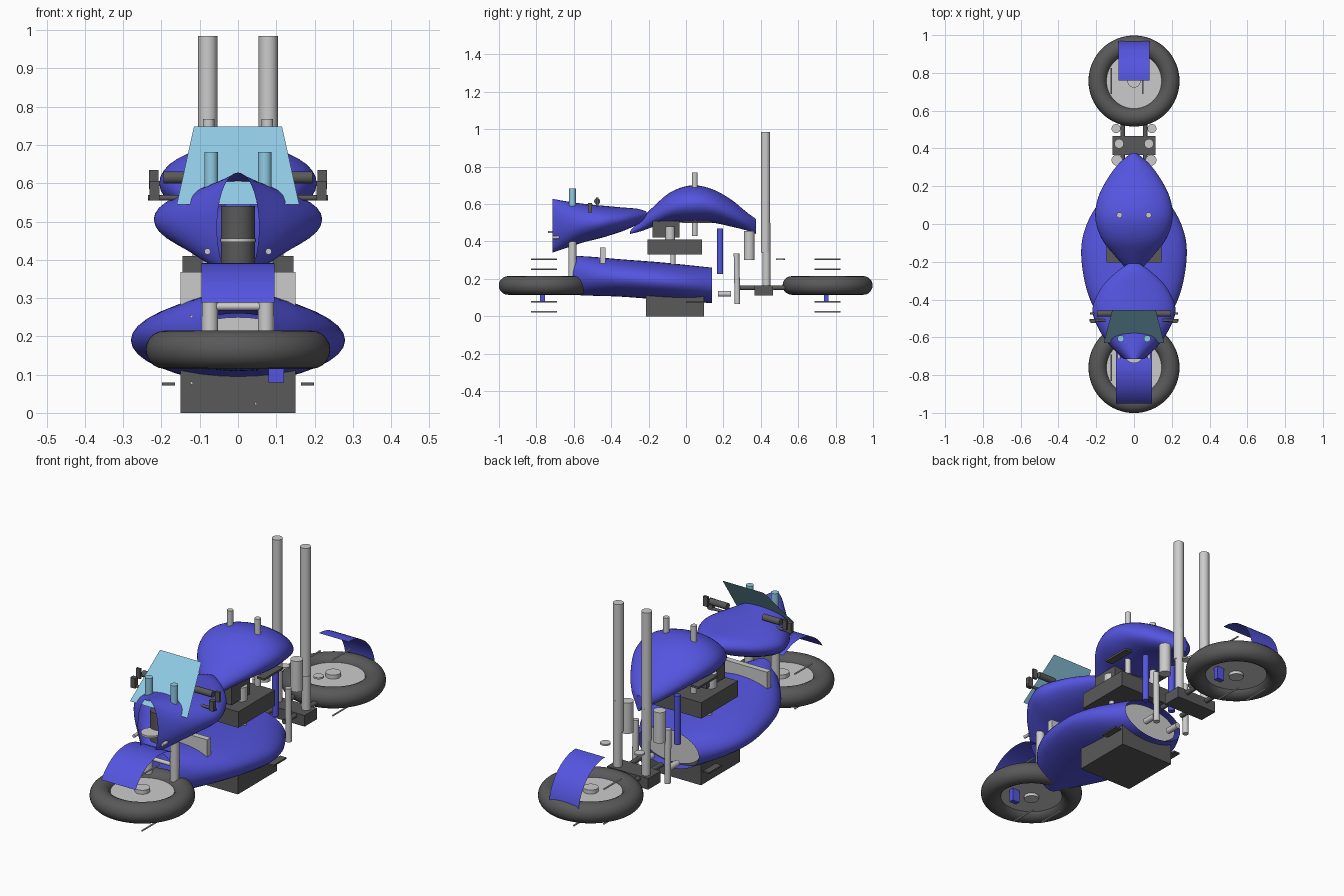
import bpy, bmesh, math
from mathutils import Vector

if "Cube" in bpy.data.objects:
    bpy.data.objects.remove(bpy.data.objects["Cube"])


def material(name, rgb):
    m = bpy.data.materials.new(name)
    m.diffuse_color = (*rgb, 1)
    m.use_nodes = True
    m.node_tree.nodes["Principled BSDF"].inputs["Base Color"].default_value = m.diffuse_color
    return m


BLUE = material("blue_paint", (0.09, 0.09, 0.75))
GLASS = material("tinted_glass", (0.28, 0.6, 0.78))
DARK = material("dark_grey", (0.1, 0.1, 0.1))
LIGHT = material("light_grey", (0.55, 0.55, 0.55))


def finish(name, mat, smooth=True):
    o = bpy.context.object
    o.name = name
    if mat:
        o.data.materials.append(mat)
    if smooth:
        bpy.ops.object.shade_smooth_by_angle(angle=math.radians(40))
    return o


def box(name, x, y, z, mat=None):
    bpy.ops.mesh.primitive_cube_add(size=1, location=((x[0]+x[1])/2, (y[0]+y[1])/2, (z[0]+z[1])/2))
    o = finish(name, mat, False)
    o.scale = (x[1]-x[0], y[1]-y[0], z[1]-z[0])
    return o


def rod(name, a, b, r, mat=None, n=24):
    a, b = Vector(a), Vector(b)
    d = b - a
    bpy.ops.mesh.primitive_cylinder_add(vertices=n, radius=r, depth=d.length, location=(a+b)/2,
                                        rotation=d.to_track_quat('Z', 'Y').to_euler())
    return finish(name, mat)


def pair(name, a, b, r, mat=None):
    for side, s in (("right", 1), ("left", -1)):
        rod(f"{name}_{side}", (a[0]*s, a[1], a[2]), (b[0]*s, b[1], b[2]), r, mat)


def mesh(name, verts, faces, mat):
    me = bpy.data.meshes.new(name)
    me.from_pydata(verts, [], faces)
    o = bpy.data.objects.new(name, me)
    bpy.context.collection.objects.link(o)
    bpy.ops.object.select_all(action='DESELECT')
    o.select_set(True)
    bpy.context.view_layer.objects.active = o
    return finish(name, mat)


def spline(pts, steps=5):
    """Smooth curve through the given section rows"""
    p = [pts[0]] + pts + [pts[-1]]
    out = []
    for i in range(1, len(p)-2):
        for k in range(steps):
            t = k/steps
            out.append([0.5*(2*b+(c-a)*t+(2*a-5*b+4*c-d)*t*t+(3*b-a-3*c+d)*t**3)
                        for a, b, c, d in zip(p[i-1], p[i], p[i+1], p[i+2])])
    return out + [pts[-1]]


def loft(name, sections, mat, n=36, close=(False, False)):
    """Elliptic shell, rows of (y, half width, bottom z, top z)"""
    rows = spline(sections)
    verts = []
    for y, w, z0, z1 in rows:
        for k in range(n):
            a = 2*math.pi*k/n
            verts.append((max(w, .002)*math.cos(a), y, (z0+z1)/2 + (z1-z0)/2*math.sin(a)))
    faces = [(i*n+k, i*n+(k+1) % n, (i+1)*n+(k+1) % n, (i+1)*n+k)
             for i in range(len(rows)-1) for k in range(n)]
    if close[0]:
        faces.append(tuple(reversed(range(n))))
    if close[1]:
        faces.append(tuple((len(rows)-1)*n+k for k in range(n)))
    return mesh(name, verts, faces, mat)


def fender(name, cy, r, w, a0, a1, n=16):
    verts, faces = [], []
    for i in range(n+1):
        a = math.radians(a0+(a1-a0)*i/n)
        for x in (-w, w):
            verts.append((x, cy+r*math.cos(a), .165+r*math.sin(a)))
    for i in range(n):
        faces.append((2*i, 2*i+1, 2*i+3, 2*i+2))
    mesh(name, verts, faces, BLUE)


# Wheels lying flat, with rim, hub, loose spokes and caliper
for end, cy in (("front", -.76), ("rear", .757)):
    bpy.ops.mesh.primitive_torus_add(location=(0, cy, .165), major_radius=.191, minor_radius=.05,
                                     major_segments=64, minor_segments=20)
    finish(end + "_tyre", DARK)
    rod(end + "_rim", (0, cy, .145), (0, cy, .185), .15, LIGHT, 48)
    rod(end + "_hub", (0, cy, .13), (0, cy, .205), .035, LIGHT)
    for i in range(5):
        a = math.radians(72*i)
        x, z = .15*math.cos(a), .165+.148*math.sin(a)
        rod(f"{end}_spoke_{i}", (x, cy-.07, z), (x, cy+.07, z), .004, None, 8)
    box(end + "_caliper", (.08, .12), (cy-.02, cy+.005), (.08, .15), BLUE)
fender("front_fender", -.76, .227, .095, 147, 58)
fender("rear_fender", .76, .212, .082, 8, 90)

# Painted shells
loft("belly_fairing", [(-.62, .08, .115, .325), (-.5, .18, .11, .318), (-.35, .25, .105, .305),
                       (-.15, .28, .09, .29), (0, .25, .08, .275), (.14, .17, .07, .26)], BLUE)
loft("nose_fairing", [(-.715, .055, .34, .628), (-.64, .13, .365, .615), (-.55, .19, .395, .602),
                      (-.45, .22, .42, .592), (-.34, .175, .455, .582), (-.26, .1, .49, .575),
                      (-.21, .03, .52, .56)], BLUE, close=(False, True))
loft("fuel_tank", [(-.3, .01, .44, .455), (-.24, .04, .455, .52), (-.17, .1, .48, .59), (-.08, .17, .5, .665),
                   (.03, .205, .5, .7), (.14, .19, .5, .68), (.24, .14, .48, .625), (.32, .08, .46, .56),
                   (.375, .015, .44, .52)], BLUE, close=(True, True))

# Windscreen
mesh("windscreen", [(-.16, -.63, .545), (.16, -.63, .545), (.115, -.455, .748), (-.115, -.455, .748)],
     [(0, 1, 2, 3)], GLASS)

# Engine and inner parts
box("engine_block", (-.15, .15), (-.215, .095), (0, .15), DARK)
loft("engine_core", [(-.1, .17, .1, .25), (.11, .16, .085, .25)], None, close=(True, True))
box("upper_engine", (-.145, .145), (-.205, .085), (.33, .41), DARK)
box("air_box", (-.09, .09), (-.18, -.035), (.42, .51), DARK)
box("radiator", (-.15, .15), (-.46, -.43), (.27, .368), LIGHT)
pair("engine_stack", (.08, -.085, .41), (.08, -.085, .48), .027)
pair("engine_mount", (.08, -.07, .25), (.08, -.07, .34), .013, LIGHT)
for s in (-1, 1):
    box("seat_rail", (s*.14-.02, s*.14+.02), (-.02, .13), (.5, .51), DARK)
    box("foot_peg", (s*.182-.017, s*.182+.017), (0, .1), (.071, .079), DARK)
pair("tank_post", (.077, .047, .43), (.077, .047, .768), .015)

# Front fork, headlight and fairing posts
pair("front_fork_leg", (.073, -.607, .2), (.073, -.607, .405), .021, LIGHT)
rod("fork_brace", (-.08, -.61, .278), (.08, -.61, .278), .01, LIGHT)
rod("headlight_body", (0, -.62, .39), (0, -.62, .54), .045, DARK)
rod("headlight_lens", (0, -.69, .446), (0, -.69, .456), .047, LIGHT)
pair("fairing_post", (.07, -.607, .57), (.07, -.607, .682), .018, GLASS)
pair("signal_lamp", (.08, -.715, .422), (.08, -.68, .422), .008, LIGHT)

# Handlebars, grips and levers
pair("handlebar", (.1, -.475, .615), (.195, -.475, .615), .016, DARK)
pair("brake_lever", (.15, -.51, .562), (.235, -.51, .562), .007, DARK)
for s in (-1, 1):
    box("grip", (s*.218-.013, s*.218+.013), (-.525, -.503), (.555, .606), DARK)
    box("grip_end", (s*.22-.012, s*.22+.012), (-.48, -.468), (.585, .635), DARK)

# Rear tubes, clamp, suspension and swing arm
pair("tall_tube", (.079, .425, .34), (.079, .425, .985), .025)
pair("lower_tube", (.079, .43, .14), (.079, .43, .5), .021)
box("rear_clamp", (-.115, .115), (.365, .465), (.11, .166), DARK)
pair("silencer", (.09, .338, .3), (.09, .338, .455), .029, LIGHT)
pair("rear_strut", (.09, .275, .065), (.09, .27, .335), .015, LIGHT)
pair("shock_absorber", (.08, .183, .225), (.08, .183, .47), .016, BLUE)
pair("swing_arm", (.06, .28, .152), (.06, .53, .152), .012, DARK)
pair("pivot", (.07, .17, .12), (.07, .24, .12), .015, LIGHT)
pair("reflector_disc", (.095, .505, .3), (.095, .505, .308), .024, LIGHT)
